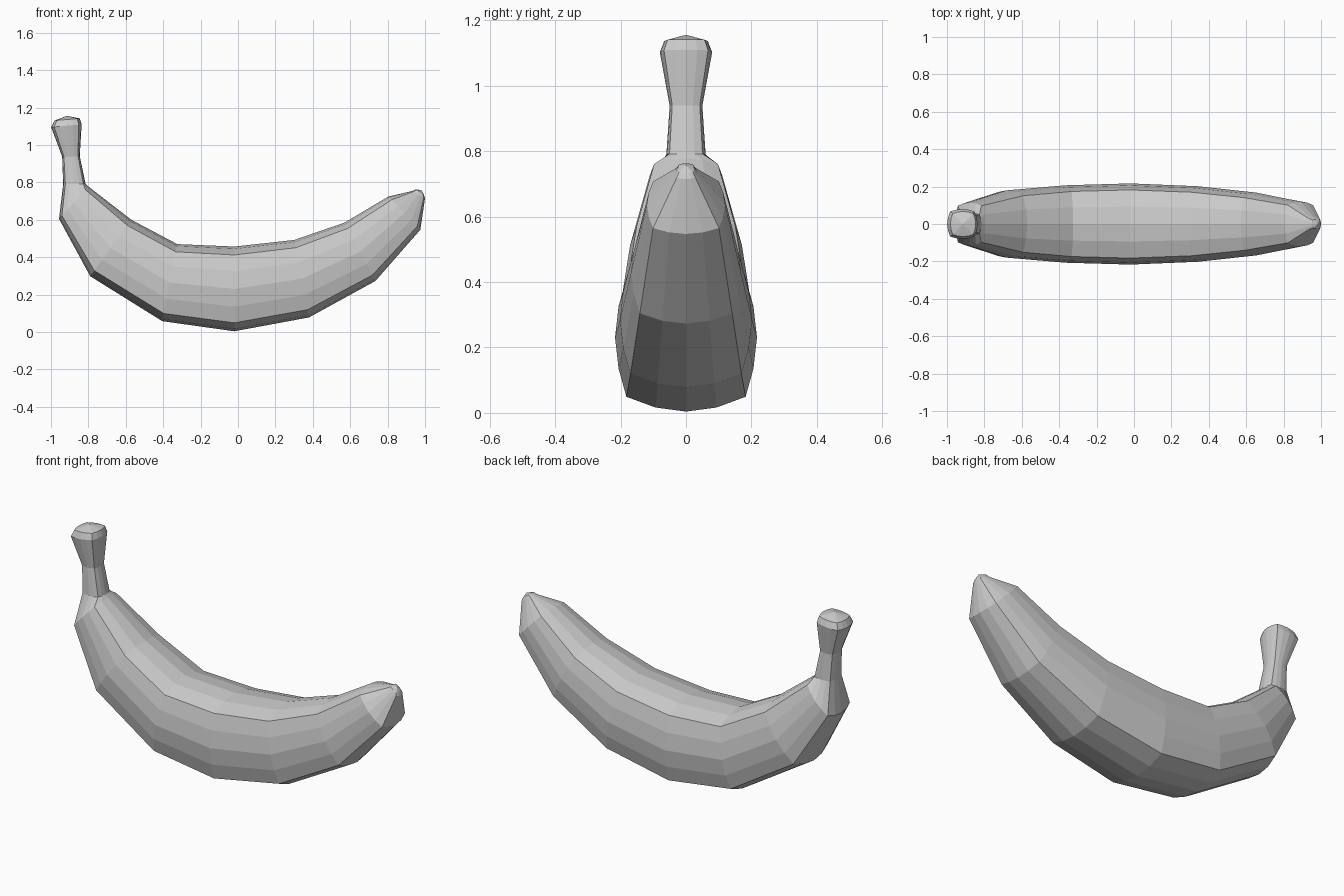
import bpy, bmesh
from mathutils import Vector

if "Cube" in bpy.data.objects:
    bpy.data.objects.remove(bpy.data.objects["Cube"])

# Stations along the fruit: inner point (x, z), outer point (x, z), half width in y
STATIONS = [
    ((0.952, 0.763), (0.994, 0.733), 0.025),   # blossom tip
    ((0.928, 0.753), (1.000, 0.715), 0.034),
    ((0.805, 0.725), (0.975, 0.547), 0.120),
    ((0.570, 0.585), (0.735, 0.273), 0.168),
    ((0.300, 0.492), (0.380, 0.078), 0.202),
    ((-0.020, 0.457), (-0.020, 0.004), 0.217),
    ((-0.325, 0.470), (-0.405, 0.058), 0.207),
    ((-0.570, 0.600), (-0.790, 0.298), 0.180),
    ((-0.800, 0.778), (-0.957, 0.605), 0.116),
    ((-0.815, 0.792), (-0.935, 0.790), 0.060),  # stem
    ((-0.846, 0.940), (-0.940, 0.938), 0.050),
    ((-0.836, 1.110), (-0.999, 1.095), 0.080),
    ((-0.846, 1.142), (-0.982, 1.130), 0.067),
]

# Rounded square section with four ridges, one side of four segments, turned four times
SIDE = [(0.80, -0.84), (0.945, -0.43), (1.0, 0.0), (0.945, 0.43)]
FLANK = [(0.80, 0.84), (0.42, 0.95), (0.0, 1.0), (-0.42, 0.95)]
half = SIDE + FLANK
SECTION = half + [(-u, -v) for u, v in half]


def add_ring(bm, inner, outer, width):
    a = Vector((inner[0], 0, inner[1]))
    b = Vector((outer[0], 0, outer[1]))
    mid, arm = (a + b) / 2, (a - b) / 2
    return [bm.verts.new(mid + arm * u + Vector((0, width * v, 0))) for u, v in SECTION]


def add_cap(bm, ring, tip):
    apex = bm.verts.new(tip)
    for i in range(len(ring)):
        bm.faces.new((ring[i], ring[(i + 1) % len(ring)], apex))


# Banana body with stem and tip
bm = bmesh.new()
rings = [add_ring(bm, *s) for s in STATIONS]
for r, s in zip(rings, rings[1:]):
    for i in range(len(r)):
        j = (i + 1) % len(r)
        bm.faces.new((r[i], r[j], s[j], s[i]))
add_cap(bm, rings[0], (0.982, 0, 0.757))
add_cap(bm, rings[-1], (-0.915, 0, 1.156))
bmesh.ops.recalc_face_normals(bm, faces=bm.faces)

mesh = bpy.data.meshes.new("banana")
bm.to_mesh(mesh)
bm.free()
banana = bpy.data.objects.new("banana", mesh)
bpy.context.collection.objects.link(banana)
